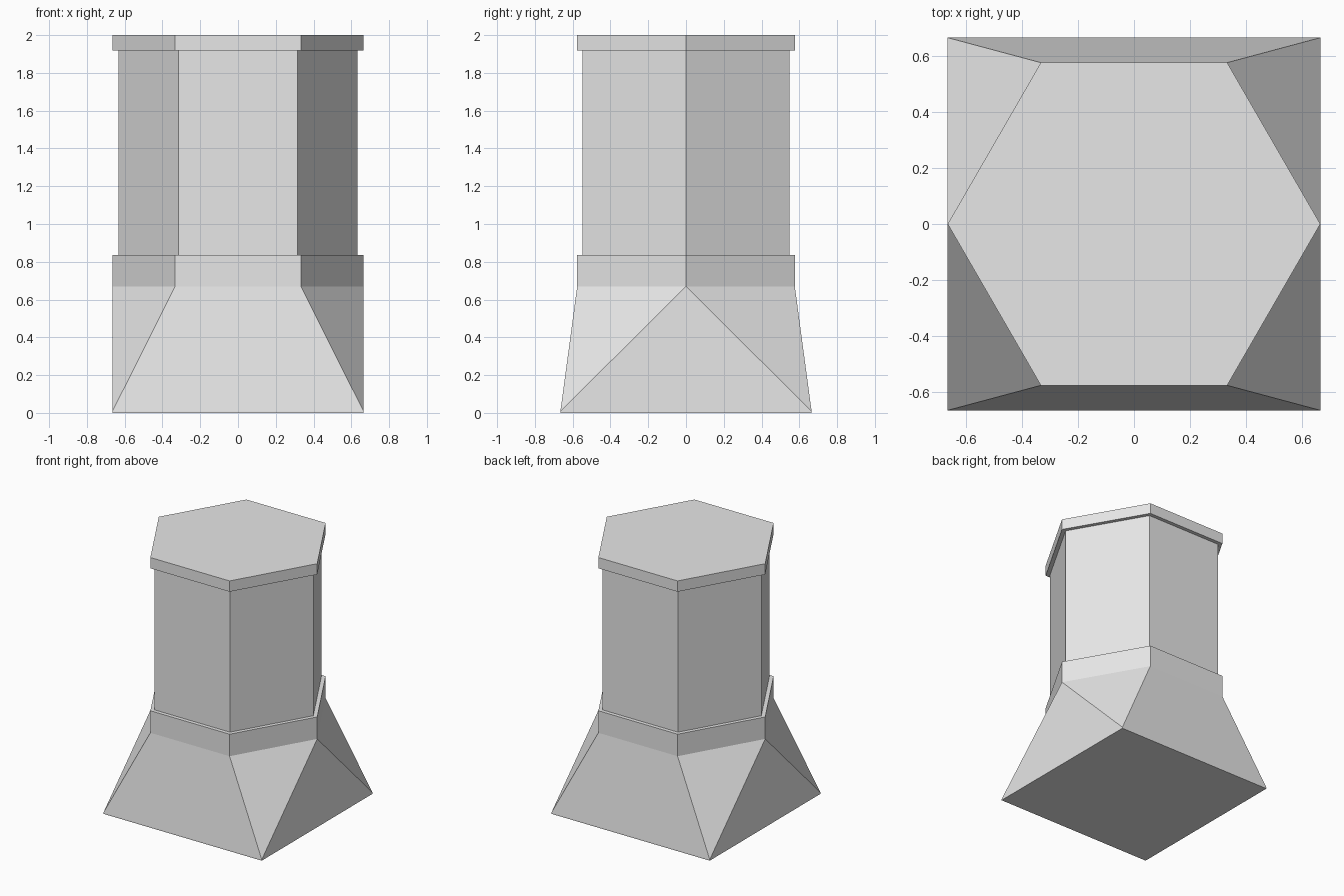
import bpy
import bmesh
from math import cos, sin, tau

cube = bpy.data.objects.get("Cube")
if cube:
    bpy.data.objects.remove(cube, do_unlink=True)

HALF = 0.665          # half width of the square foot and radius of the hexagons
SHAFT_RADIUS = 0.632

stone = bpy.data.materials.new("plain grey")
stone.use_nodes = True
stone.diffuse_color = (0.8, 0.8, 0.8, 1)
stone.node_tree.nodes["Principled BSDF"].inputs["Base Color"].default_value = stone.diffuse_color


def hexagon(radius, z):
    """Hexagon with corners on the x axis."""
    return [(radius * cos(tau * i / 6), radius * sin(tau * i / 6), z) for i in range(6)]


def square(half, z):
    return [(x * half, y * half, z) for x in (-1, 1) for y in (-1, 1)]


def hull_part(name, points, collar_height=0):
    """Wrap points in flat faces, then optionally raise the top straight up."""
    bm = bmesh.new()
    for p in points:
        bm.verts.new(p)
    bmesh.ops.convex_hull(bm, input=bm.verts)
    bmesh.ops.dissolve_limit(bm, angle_limit=0.01, verts=bm.verts, edges=bm.edges)
    bmesh.ops.recalc_face_normals(bm, faces=bm.faces)
    if collar_height:
        bm.normal_update()
        top = [f for f in bm.faces if f.normal.z > 0.99]
        raised = bmesh.ops.extrude_face_region(bm, geom=top)["geom"]
        bmesh.ops.delete(bm, geom=top, context="FACES")
        bmesh.ops.translate(bm, vec=(0, 0, collar_height),
                            verts=[v for v in raised if isinstance(v, bmesh.types.BMVert)])
        bmesh.ops.recalc_face_normals(bm, faces=bm.faces)
    mesh = bpy.data.meshes.new(name)
    bm.to_mesh(mesh)
    bm.free()
    mesh.materials.append(stone)
    obj = bpy.data.objects.new(name, mesh)
    bpy.context.scene.collection.objects.link(obj)
    return obj


# Square foot with a thin lip, tapering to a hexagonal collar
hull_part("base_with_collar",
          square(HALF, 0) + square(HALF, 0.008) + hexagon(HALF, 0.67),
          collar_height=0.167)

# Hexagonal shaft
hull_part("shaft", hexagon(SHAFT_RADIUS, 0.837) + hexagon(SHAFT_RADIUS, 1.918))

# Wider flat cap
hull_part("cap", hexagon(HALF, 1.918) + hexagon(HALF, 2))
